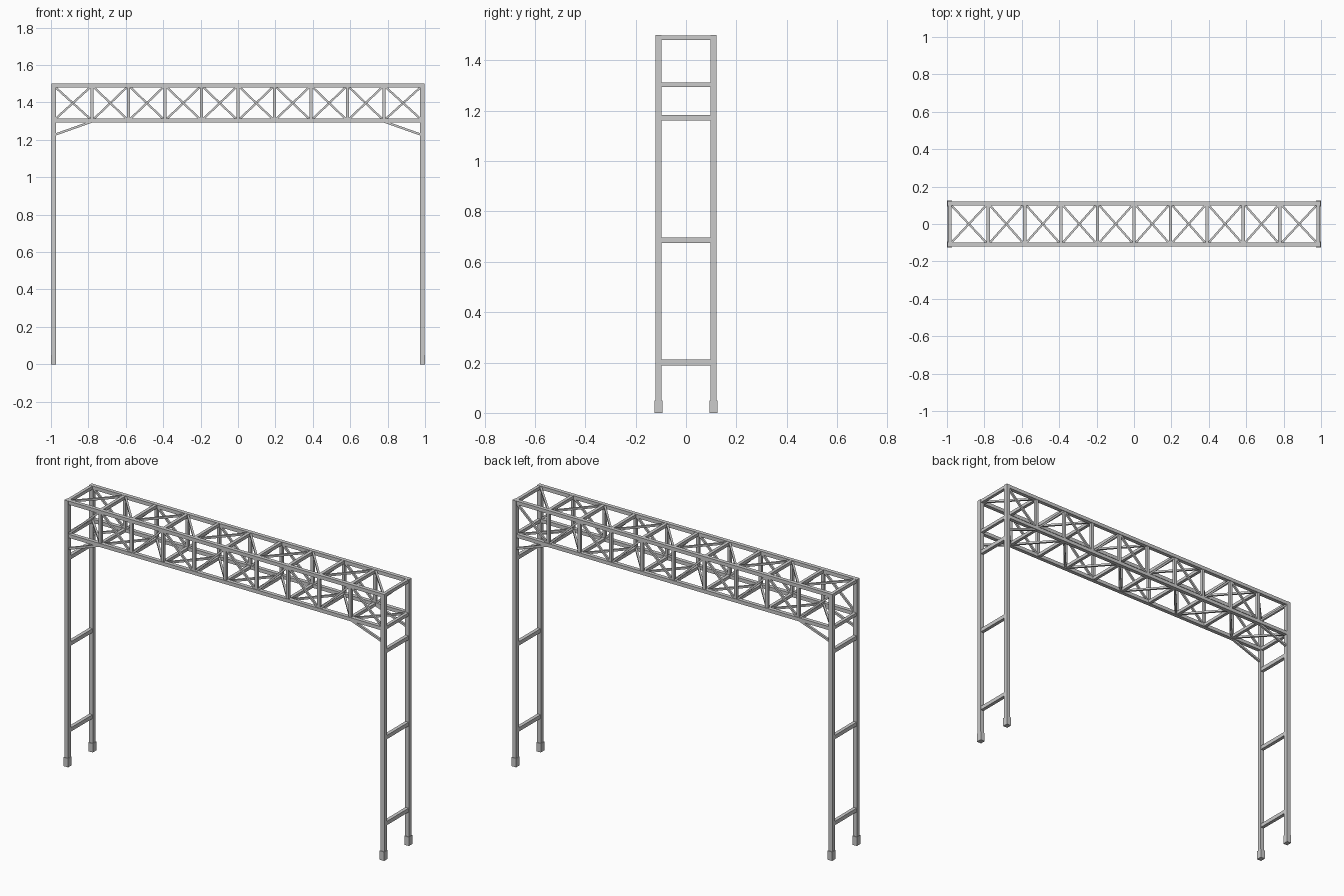
import bpy
from mathutils import Vector

if "Cube" in bpy.data.objects:
    bpy.data.objects.remove(bpy.data.objects["Cube"])

PX, PY = 0.986, 0.110        # post centre lines
ZT, ZB = 1.490, 1.303        # top and bottom chord heights
STEP = 0.195                 # truss bay length
nodes = [-PX] + [i * STEP for i in range(-4, 5)] + [PX]


def box(name, centre, size):
    bpy.ops.mesh.primitive_cube_add(size=1, location=centre)
    ob = bpy.context.object
    ob.name = name
    ob.scale = size
    bpy.ops.object.transform_apply(location=False, rotation=False, scale=True)
    return ob


def bar(name, a, b, t):
    # square bar running between two points
    a, b = Vector(a), Vector(b)
    d = b - a
    ob = box(name, (a + b) / 2, (t, t, d.length))
    ob.rotation_euler = d.to_track_quat('Z', 'Y').to_euler()
    return ob


# legs: feet, posts, ladder rungs, corner braces
for sx in (-1, 1):
    for sy in (-1, 1):
        box("foot", (sx * PX, sy * PY, 0.025), (0.028, 0.032, 0.05))
        box("post", (sx * PX, sy * PY, 0.76), (0.024, 0.024, 1.48))
        bar("corner_brace", (sx * 0.98, sy * PY, 1.227),
            (sx * 0.78, sy * PY, 1.298), 0.012)
    for z in (0.2, 0.685, 1.172):
        box("leg_rung", (sx * PX, 0, z), (0.020, 2 * PY - 0.02, 0.022))

# long chords of the box truss
for sy in (-1, 1):
    for z in (ZT, ZB):
        box("chord", (0, sy * PY, z), (2 * PX, 0.022, 0.020))

# frames at every node: cross members and uprights
for i, x in enumerate(nodes):
    for z in (ZT, ZB):
        box("cross_member", (x, 0, z), (0.018, 2 * PY, 0.018))
    if 0 < i < len(nodes) - 1:
        for sy in (-1, 1):
            box("upright", (x, sy * PY, (ZT + ZB) / 2), (0.017, 0.017, ZT - ZB))

# zigzag diagonals, opposite faces run in opposite directions
for i, (x0, x1) in enumerate(zip(nodes[:-1], nodes[1:])):
    s = 1 if i % 2 == 0 else -1
    zm, zh = (ZT + ZB) / 2, (ZT - ZB) / 2
    for f in (-1, 1):
        bar("side_diagonal", (x0, f * PY, zm + f * s * zh),
            (x1, f * PY, zm - f * s * zh), 0.011)
        z = ZT if f > 0 else ZB
        bar("flat_diagonal", (x0, -f * s * PY, z), (x1, f * s * PY, z), 0.011)
